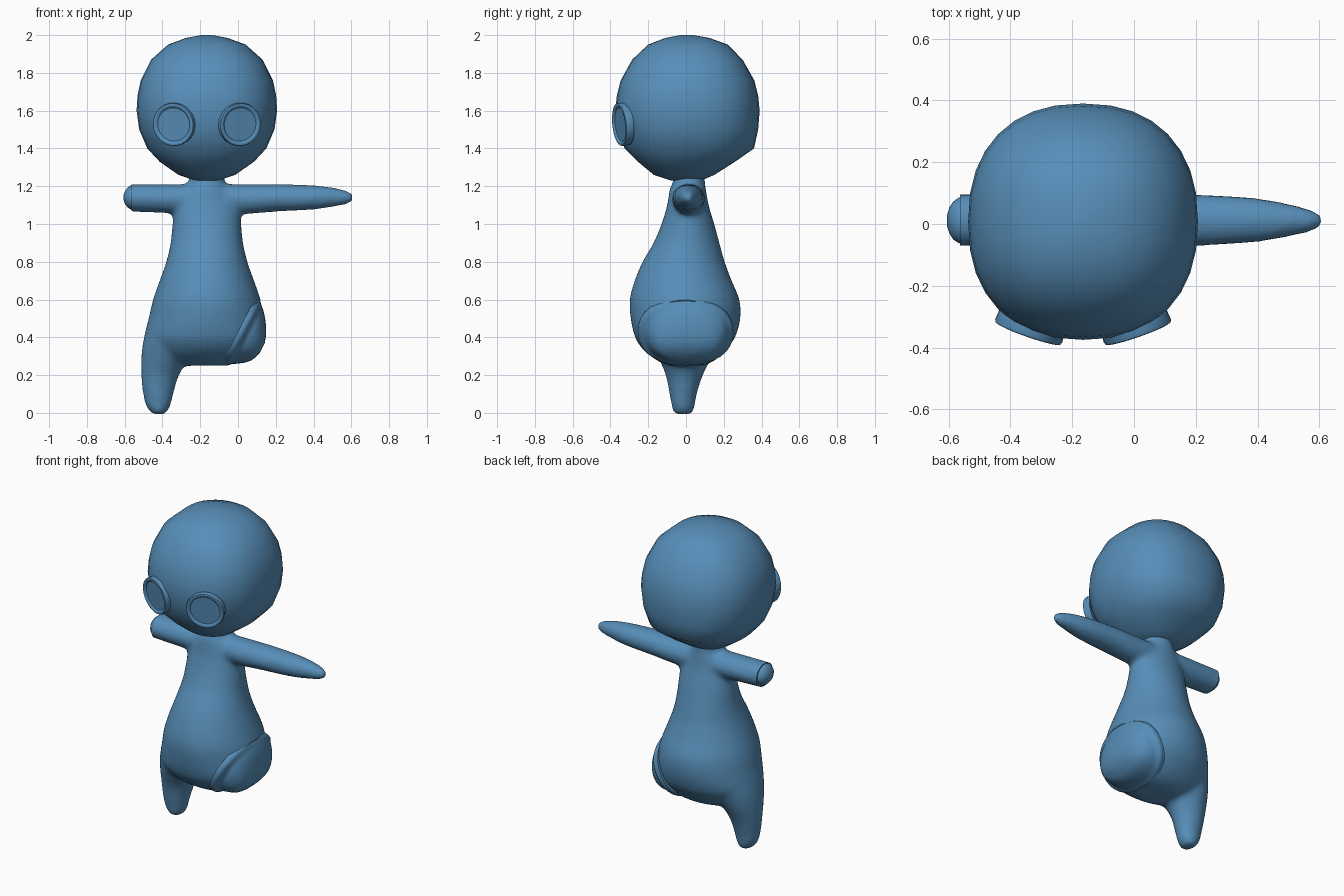
import bpy, bmesh
from math import sin, cos, pi
from mathutils import Vector

if "Cube" in bpy.data.objects:
    bpy.data.objects.remove(bpy.data.objects["Cube"])

X, Y, Z = Vector((1, 0, 0)), Vector((0, 1, 0)), Vector((0, 0, 1))

paint = bpy.data.materials.new("blue")
paint.diffuse_color = (.095, .27, .48, 1)
paint.use_nodes = True
paint.node_tree.nodes["Principled BSDF"].inputs["Base Color"].default_value = paint.diffuse_color


def spow(v, p):
    return abs(v) ** p * (1 if v >= 0 else -1)


def refine(rings, steps=4):
    """Smooth in-between rings (Catmull-Rom with uneven spacing)."""
    def slope(i, c):
        a, b = rings[max(i - 1, 0)], rings[min(i + 1, len(rings) - 1)]
        return (b[c] - a[c]) / (b[0] - a[0])
    out = []
    for i in range(len(rings) - 1):
        p, q = rings[i], rings[i + 1]
        h = q[0] - p[0]
        for s in range(steps):
            t = s / steps
            row = [p[0] + h * t]
            for c in range(1, 5):
                row.append((2*t**3 - 3*t*t + 1) * p[c] + (t**3 - 2*t*t + t) * h * slope(i, c)
                           + (3*t*t - 2*t**3) * q[c] + (t**3 - t*t) * h * slope(i + 1, c))
            out.append(row)
    return out + [rings[-1]]


def loft(bm, rings, u, v, w, origin=Vector(), n=24, power=2.0):
    """Rings are (distance along w, u min, u max, v min, v max)."""
    prev = None
    for i, (d, u0, u1, v0, v1) in enumerate(rings):
        ring = []
        for k in range(n):
            a = 2 * pi * k / n
            pu = (u0 + u1) / 2 + (u1 - u0) / 2 * spow(cos(a), 2 / power)
            pv = (v0 + v1) / 2 + (v1 - v0) / 2 * spow(sin(a), 2 / power)
            ring.append(bm.verts.new(origin + u * pu + v * pv + w * d))
        if prev:
            for k in range(n):
                j = (k + 1) % n
                bm.faces.new((prev[k], prev[j], ring[j], ring[k]))
        if i in (0, len(rings) - 1):
            bm.faces.new(ring)
        prev = ring


def make(name, bm):
    bmesh.ops.recalc_face_normals(bm, faces=bm.faces)
    mesh = bpy.data.meshes.new(name)
    bm.to_mesh(mesh)
    bm.free()
    mesh.materials.append(paint)
    ob = bpy.data.objects.new(name, mesh)
    bpy.context.collection.objects.link(ob)
    return ob


def smooth(ob, angle=0.7):
    bpy.ops.object.select_all(action='DESELECT')
    ob.select_set(True)
    bpy.context.view_layer.objects.active = ob
    bpy.ops.object.shade_smooth_by_angle(angle=angle)


# Body: torso, leg and arms fused into one soft skin
CX = -0.165
bm = bmesh.new()
torso = [(0.25, .13, -.09, .09), (0.27, .22, -.14, .14), (0.31, .29, -.2, .19),
         (0.35, .31, -.24, .225), (0.4, .33, -.27, .26), (0.5, .308, -.293, .288),
         (0.6, .285, -.298, .283), (0.7, .25, -.272, .242), (0.8, .215, -.23, .205),
         (0.9, .192, -.172, .177), (1.0, .182, -.13, .15), (1.1, .17, -.1, .12),
         (1.19, .12, -.085, .105), (1.22, .095, -.07, .1), (1.3, .095, -.07, .1)]
loft(bm, refine([(z, CX - r, CX + r, a, b) for z, r, a, b in torso]), X, Y, Z, n=48)
loft(bm, refine([(-.008, -.45, -.385, -.065, .035), (.03, -.485, -.36, -.075, .045),
                 (.1, -.503, -.342, -.088, .058), (.2, -.513, -.312, -.108, .09),
                 (.3, -.512, -.255, -.15, .14), (.4, -.498, -.2, -.19, .18),
                 (.5, -.47, -.2, -.19, .18)]), X, Y, Z, n=32)
loft(bm, refine([(-.66, -.072, .097, 1.07, 1.212), (-.3, -.072, .1, 1.055, 1.212),
                 (0, -.072, .1, 1.05, 1.212), (.2, -.072, .097, 1.065, 1.212),
                 (.4, -.059, .084, 1.076, 1.205), (.5, -.042, .066, 1.09, 1.194),
                 (.57, -.026, .048, 1.102, 1.179), (.612, -.01, .03, 1.12, 1.158)]),
     Y, Z, X, n=32)
body = make("body", bm)
rm = body.modifiers.new("skin", 'REMESH')
rm.mode = 'VOXEL'
rm.voxel_size = 0.014
rm.use_smooth_shade = True
sm = body.modifiers.new("soften", 'SMOOTH')
sm.factor, sm.iterations = 0.5, 12

# Cuts where one leg and one forearm are missing
HIP = Vector((.03, 0, .425))
HN = Vector((.89, 0, -.457)).normalized()
HT = Vector((-HN.z, 0, HN.x))
for name, origin, u, w, size in (("hip_cutter", HIP, HT, HN, .4),
                                 ("arm_cutter", Vector((-.563, 0, 1.14)), Z, -X, .2)):
    bm = bmesh.new()
    s = (-size, size, -size, size)
    loft(bm, [(0,) + s, (2 * size,) + s], u, Y, w, origin, n=32)
    cutter = make(name, bm)
    cutter.hide_render = True
    cutter.hide_set(True)
    cut = body.modifiers.new(name, 'BOOLEAN')
    cut.operation, cut.object = 'DIFFERENCE', cutter

# Domed ends filling the two cuts
bm = bmesh.new()
loft(bm, refine([(-.03, -.2, .19, -.255, .25), (0, -.195, .188, -.25, .25),
                 (.02, -.178, .17, -.215, .23), (.05, -.158, .14, -.2, .215),
                 (.085, -.132, .092, -.175, .185), (.11, -.1, .045, -.14, .145),
                 (.125, -.055, .0, -.075, .08)], 3), HT, Y, HN, HIP, n=32, power=2.2)
smooth(make("hip_stump", bm), 1.0)
bm = bmesh.new()
loft(bm, [(-.54, -.062, .085, 1.077, 1.205), (-.568, -.062, .085, 1.077, 1.205),
          (-.585, -.05, .073, 1.088, 1.193), (-.598, -.03, .053, 1.105, 1.175),
          (-.605, -.008, .03, 1.125, 1.155)], Y, Z, X)
smooth(make("arm_stump", bm), 1.0)

# Head
bm = bmesh.new()
head = [(1.23, .06, -.08, .08), (1.26, .15, -.17, .15), (1.33, .25, -.255, .26),
        (1.4, .315, -.325, .36), (1.5, .358, -.36, .382), (1.6, .372, -.375, .39),
        (1.68, .367, -.366, .382), (1.76, .35, -.346, .362), (1.87, .295, -.285, .3),
        (1.95, .205, -.2, .22), (1.985, .11, -.11, .125), (2.0, .03, -.03, .04)]
loft(bm, [(z, CX - r, CX + r, a, b) for z, r, a, b in head], X, Y, Z, n=32, power=2.3)
smooth(make("head", bm), 1.2)

# Round eyes with a raised rim and sunken disc
rim = [(-.045, .112), (-.01, .115), (-.002, .112), (0, .106), (-.002, .096), (-.01, .089)]
for side, name in ((-1, "eye_right"), (1, "eye_left")):
    w = Vector((side * .33, -.94, -.1)).normalized()
    u = Z.cross(w).normalized()
    bm = bmesh.new()
    loft(bm, [(d, -r, r, -r, r) for d, r in rim], u, w.cross(u), w,
         Vector((CX + side * .179, -.355, 1.526)), n=32)
    smooth(make(name, bm))
